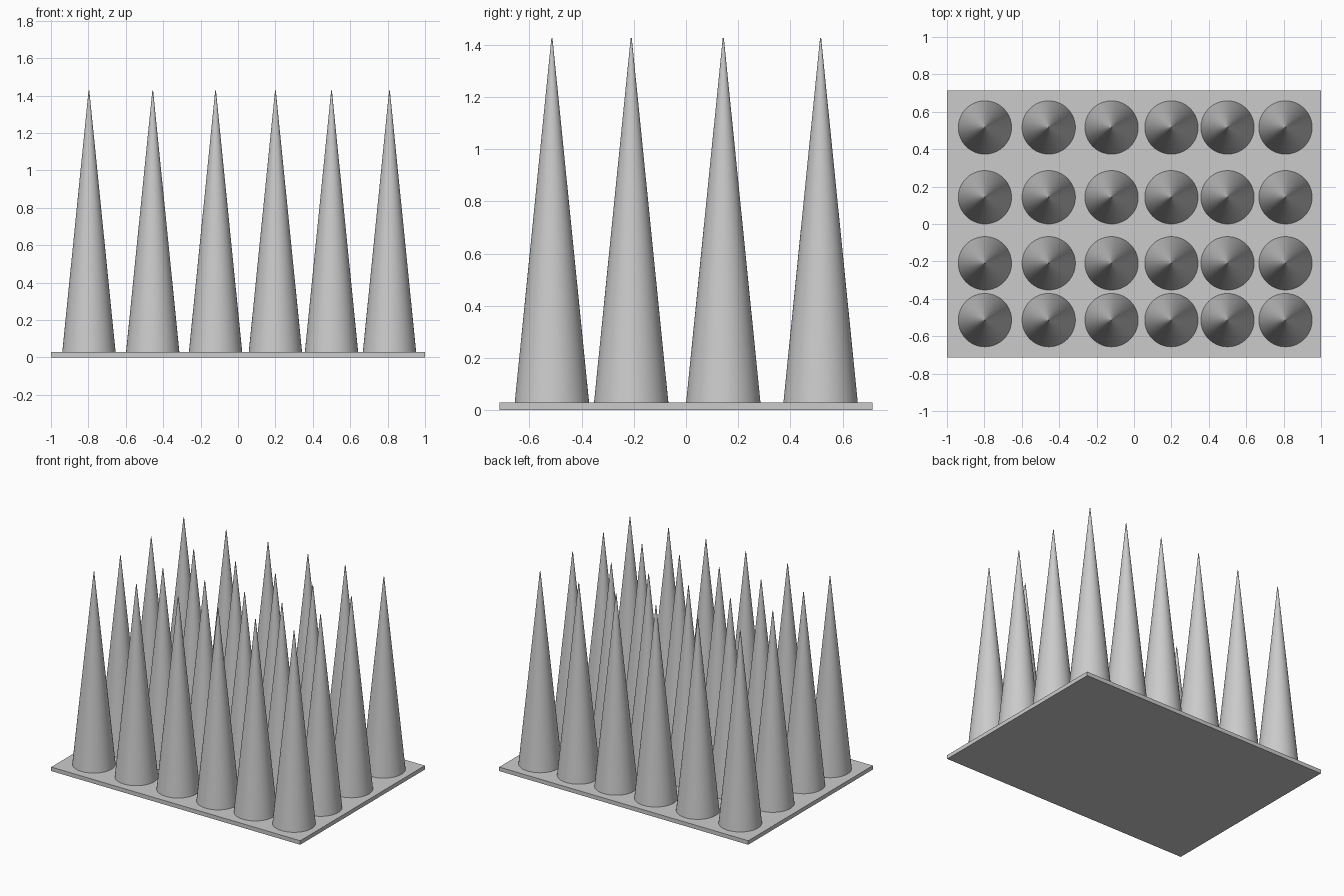
import bpy, math

if "Cube" in bpy.data.objects:
    bpy.data.objects.remove(bpy.data.objects["Cube"])

PLATE_TOP = 0.029
TIP_Z = 1.427
RADIUS = 0.1425
COLUMNS = (-0.797, -0.456, -0.12, 0.20, 0.50, 0.81)
ROWS = (-0.514, -0.21, 0.143, 0.516)

# Thin base plate
bpy.ops.mesh.primitive_cube_add(size=1, location=(0, 0, PLATE_TOP / 2))
plate = bpy.context.object
plate.name = "base_plate"
plate.scale = (2.0, 1.4286, PLATE_TOP)
bpy.ops.object.transform_apply(location=False, rotation=False, scale=True)

# First spike: tall cone with a tiny blunt tip, standing on the plate
height = TIP_Z - PLATE_TOP
bpy.ops.mesh.primitive_cone_add(vertices=64, radius1=RADIUS, radius2=0.002, depth=height)
spike = bpy.context.object
bpy.ops.object.shade_smooth_by_angle(angle=math.radians(30))

# Grid of spikes sharing the same mesh
for r, y in enumerate(ROWS):
    for c, x in enumerate(COLUMNS):
        if r or c:
            spike = spike.copy()
            bpy.context.collection.objects.link(spike)
        spike.name = f"spike_row{r + 1}_column{c + 1}"
        spike.location = (x, y, PLATE_TOP + height / 2)
